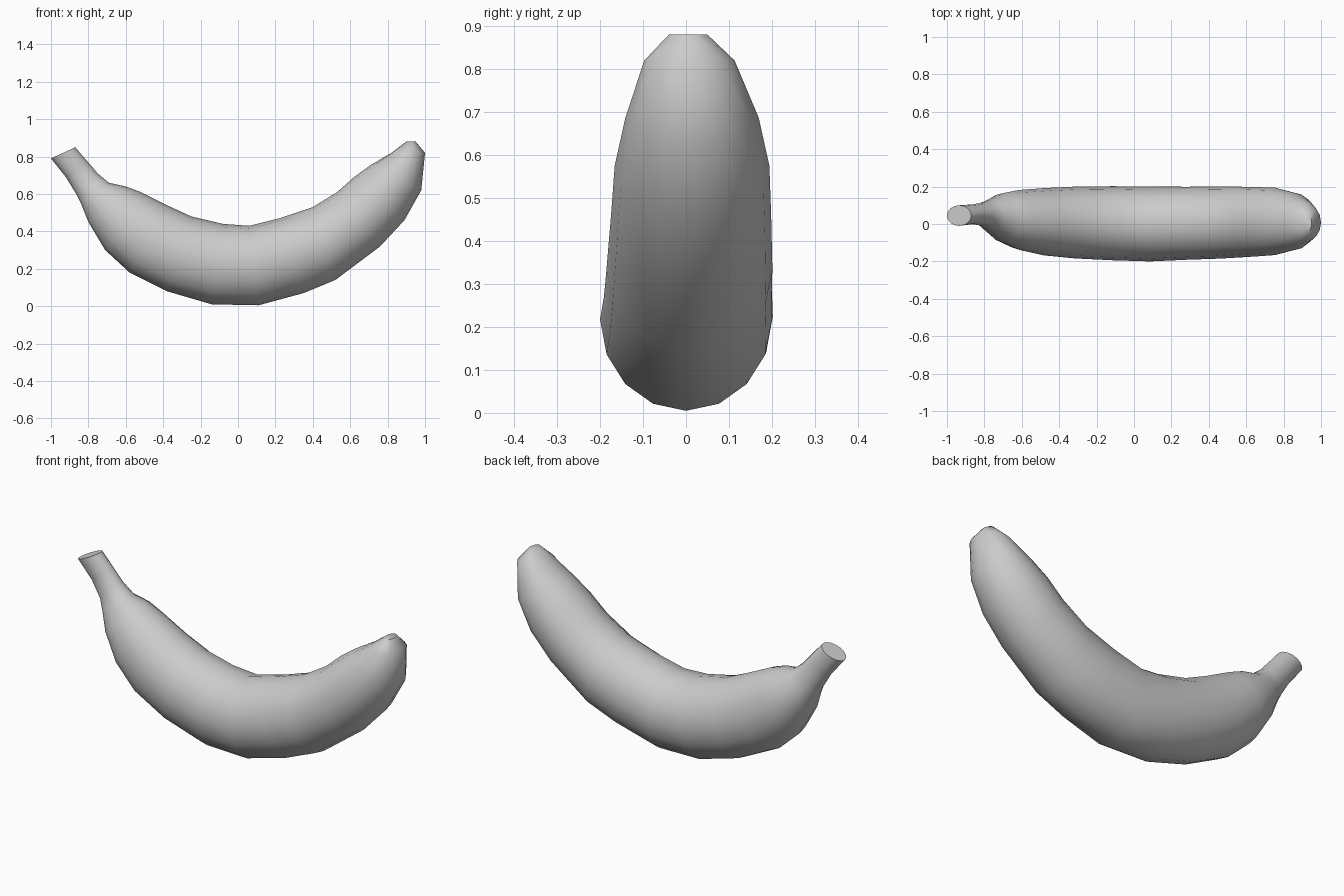
import bpy, bmesh, math
from mathutils import Vector

SIDES = 16

# Each station: inner edge x, z; outer edge x, z; half width; y centre
STATIONS = [
    (-0.87, 0.85, -1.00, 0.79, 0.055, 0.045),   # cut end of the stem
    (-0.81, 0.78, -0.92, 0.69, 0.053, 0.052),
    (-0.75, 0.71, -0.865, 0.60, 0.062, 0.052),
    (-0.69, 0.66, -0.84, 0.55, 0.085, 0.045),
    (-0.60, 0.64, -0.80, 0.45, 0.130, 0.035),   # shoulder
    (-0.52, 0.61, -0.71, 0.30, 0.160, 0.022),
    (-0.38, 0.54, -0.58, 0.18, 0.180, 0.012),
    (-0.25, 0.48, -0.38, 0.08, 0.192, 0.008),
    (-0.08, 0.44, -0.14, 0.01, 0.198, 0.004),
    (0.06, 0.43, 0.11, 0.005, 0.200, 0.0),
    (0.22, 0.47, 0.35, 0.07, 0.195, 0.004),
    (0.40, 0.53, 0.52, 0.14, 0.193, 0.008),
    (0.53, 0.61, 0.76, 0.32, 0.186, 0.012),
    (0.62, 0.69, 0.89, 0.46, 0.180, 0.014),
    (0.71, 0.755, 0.98, 0.62, 0.155, 0.014),
    (0.82, 0.82, 1.00, 0.82, 0.105, 0.008),
    (0.90, 0.88, 0.95, 0.88, 0.045, 0.005),     # blossom tip
]

bm = bmesh.new()
rings = []
for tx, tz, bx, bz, hw, yc in STATIONS:
    inner, outer = Vector((tx, yc, tz)), Vector((bx, yc, bz))
    mid, half = (inner + outer) / 2, (inner - outer) / 2
    ring = []
    for i in range(SIDES):
        a = 2 * math.pi * i / SIDES
        ring.append(bm.verts.new(mid + half * math.cos(a) + Vector((0, hw * math.sin(a), 0))))
    rings.append(ring)

# Skin between neighbouring rings
for r0, r1 in zip(rings, rings[1:]):
    for i in range(SIDES):
        j = (i + 1) % SIDES
        bm.faces.new((r0[i], r0[j], r1[j], r1[i]))

# Flat caps on stem and tip
bm.faces.new(rings[0])
bm.faces.new(rings[-1])
bmesh.ops.recalc_face_normals(bm, faces=bm.faces)

mesh = bpy.data.meshes.new("banana")
bm.to_mesh(mesh)
bm.free()
banana = bpy.data.objects.new("banana", mesh)
bpy.context.collection.objects.link(banana)

# Smooth skin with crisp cut ends
bpy.context.view_layer.objects.active = banana
banana.select_set(True)
bpy.ops.object.shade_smooth_by_angle(angle=math.radians(50))
